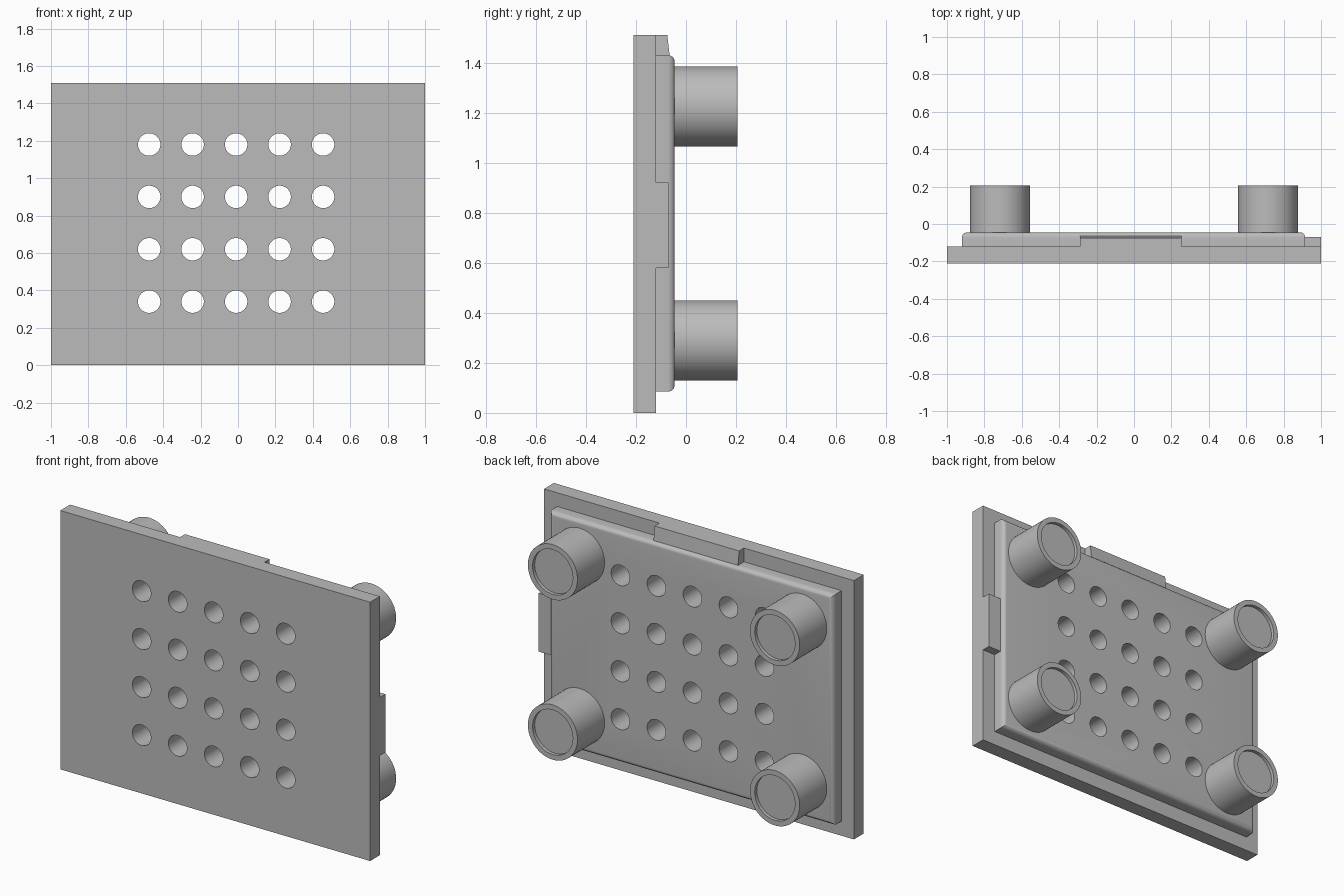
import bpy, bmesh, math
from mathutils import Matrix, Vector

cube = bpy.data.objects.get("Cube")
if cube:
    bpy.data.objects.remove(cube, do_unlink=True)

grey = bpy.data.materials.new("plain_grey")
grey.use_nodes = True
COLOUR = (0.5, 0.5, 0.5, 1)
grey.diffuse_color = COLOUR
grey.node_tree.nodes["Principled BSDF"].inputs["Base Color"].default_value = COLOUR


def add_object(name, bm):
    bmesh.ops.recalc_face_normals(bm, faces=bm.faces)
    mesh = bpy.data.meshes.new(name)
    bm.to_mesh(mesh)
    bm.free()
    mesh.materials.append(grey)
    obj = bpy.data.objects.new(name, mesh)
    bpy.context.collection.objects.link(obj)
    return obj


def select(obj):
    bpy.ops.object.select_all(action="DESELECT")
    obj.select_set(True)
    bpy.context.view_layer.objects.active = obj


def box_mesh(low, high):
    low, high = Vector(low), Vector(high)
    bm = bmesh.new()
    bmesh.ops.create_cube(bm, size=1)
    bmesh.ops.scale(bm, vec=high - low, verts=bm.verts)
    bmesh.ops.translate(bm, vec=(low + high) / 2, verts=bm.verts)
    return bm


def boolean(obj, other, operation):
    mod = obj.modifiers.new(operation.title(), "BOOLEAN")
    mod.operation = operation
    mod.solver = "EXACT"
    mod.object = other
    select(obj)
    bpy.ops.object.modifier_apply(modifier=mod.name)
    bpy.data.objects.remove(other, do_unlink=True)


# Front plate
FRONT, STEP, BACK = -0.21, -0.12, -0.045
plate = add_object("vented_plate", box_mesh((-1, FRONT, 0), (1, STEP, 1.51)))

# Raised back panel with rounded rim
bm = box_mesh((-0.92, STEP - 0.04, 0.085), (0.915, BACK, 1.43))
rim = [e for e in bm.edges if all(abs(v.co.y - BACK) < 1e-4 for v in e.verts)]
bmesh.ops.bevel(bm, geom=rim, offset=0.027, segments=6, profile=0.5, affect="EDGES")
boolean(plate, add_object("raised_panel", bm), "UNION")

# Grid of round vent holes
bm = bmesh.new()
for col in range(5):
    for row in range(4):
        place = Matrix.Translation((-0.475 + 0.2325 * col, -0.12, 0.34 + 0.28 * row))
        bmesh.ops.create_cone(bm, cap_ends=True, segments=48, radius1=0.06,
                              radius2=0.06, depth=0.4,
                              matrix=place @ Matrix.Rotation(math.pi / 2, 4, "X"))
holes = add_object("hole_cutters", bm)
holes.hide_render = True
boolean(plate, holes, "DIFFERENCE")
select(plate)
bpy.ops.object.shade_smooth_by_angle(angle=math.radians(30))

# Top latch tab, thinner toward its outer edge
bm = box_mesh((-0.29, STEP, 1.40), (0.255, -0.062, 1.51))
for v in bm.verts:
    if v.co.z > 1.5 and v.co.y > -0.1:
        v.co.y = -0.075
add_object("top_tab", bm)

# Left side tab
add_object("side_tab", box_mesh((0.90, STEP, 0.58), (1, -0.07, 0.92)))

# Four round feet with shallow recessed ends
TIP = 0.205
PROFILE = [(0, -0.06), (0.16, -0.06), (0.16, TIP), (0.13, TIP),
           (0.13, TIP - 0.02), (0, TIP - 0.02)]
for side, x in (("right", -0.717), ("left", 0.717)):
    for level, z in (("lower", 0.29), ("upper", 1.225)):
        bm = bmesh.new()
        verts = [bm.verts.new((x + r, y, z)) for r, y in PROFILE]
        edges = [bm.edges.new(pair) for pair in zip(verts, verts[1:])]
        bmesh.ops.spin(bm, geom=verts + edges, cent=(x, 0, z), axis=(0, 1, 0),
                       angle=2 * math.pi, steps=64)
        bmesh.ops.remove_doubles(bm, verts=bm.verts, dist=1e-4)
        foot = add_object(f"{level}_{side}_foot", bm)
        select(foot)
        bpy.ops.object.shade_smooth_by_angle(angle=math.radians(30))
